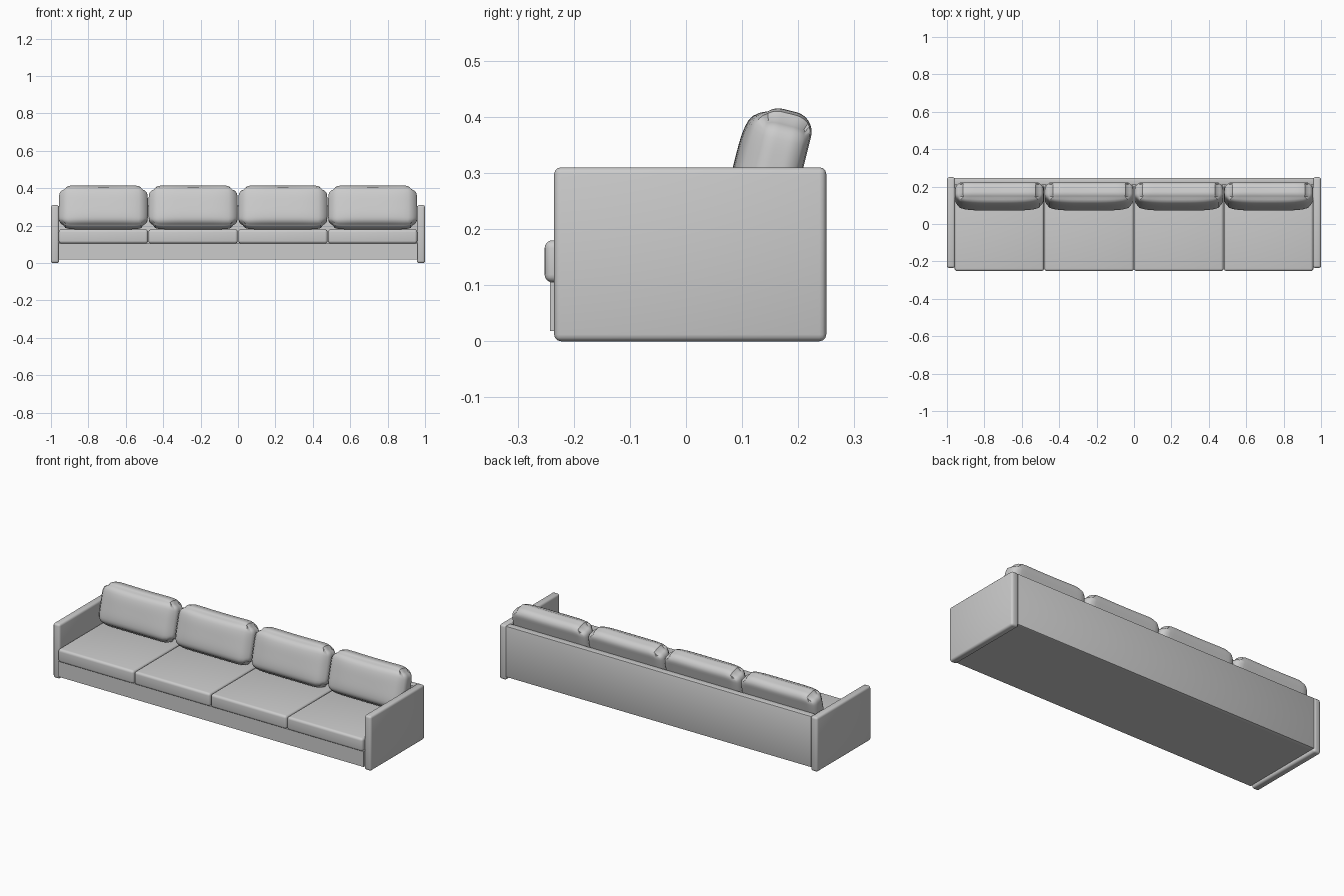
import bpy, bmesh, math
from mathutils import Vector, Matrix

if "Cube" in bpy.data.objects:
    bpy.data.objects.remove(bpy.data.objects["Cube"])


def box(name, lo, hi, bevel=0.0, segs=3):
    bm = bmesh.new()
    bmesh.ops.create_cube(bm, size=1)
    for v in bm.verts:
        v.co = Vector([lo[i] + (v.co[i] + 0.5) * (hi[i] - lo[i]) for i in range(3)])
    if bevel:
        bmesh.ops.bevel(bm, geom=bm.edges[:], offset=bevel, segments=segs,
                        profile=0.5, affect='EDGES')
    return finish(name, bm)


def finish(name, bm):
    bmesh.ops.recalc_face_normals(bm, faces=bm.faces[:])
    me = bpy.data.meshes.new(name)
    bm.to_mesh(me)
    bm.free()
    ob = bpy.data.objects.new(name, me)
    bpy.context.collection.objects.link(ob)
    bpy.ops.object.select_all(action='DESELECT')
    ob.select_set(True)
    bpy.context.view_layer.objects.active = ob
    bpy.ops.object.shade_smooth_by_angle(angle=math.radians(35))
    return ob


def pillow(name, centre, half, r, lean):
    """Rounded box with softened corners and a bulging front, leaning back."""
    bm = bmesh.new()
    bmesh.ops.create_cube(bm, size=2)
    bmesh.ops.subdivide_edges(bm, edges=bm.edges[:], cuts=19, use_grid_fill=True)
    rot = Matrix.Rotation(-lean, 3, 'X')
    for v in bm.verts:
        u, w = v.co.x, v.co.z
        p = Vector([v.co[i] * half[i] for i in range(3)])
        inner = Vector([max(-half[i] + r, min(half[i] - r, p[i])) for i in range(3)])
        d = p - inner
        if d.length > 1e-6:
            p = inner + d.normalized() * r
        # soft outline: corners pulled in, more at the top
        p.x *= 1 - (0.09 if w > 0 else 0.05) * abs(w) ** 5
        p.z *= 1 - 0.13 * abs(u) ** 10
        p.z -= 0.004 * (1 - u * u) * max(w, 0)
        bulge = (1 - u ** 4) * (1 - w ** 4)
        if p.y < 0:
            p.y -= 0.026 * bulge
        v.co = rot @ p + Vector(centre)
    return finish(name, bm)


# Frame: arms, plinth and back panel
for s, side in ((-1, "left"), (1, "right")):
    xs = sorted((s * 0.957, s * 1.0))
    box(side + "_arm", (xs[0], -0.235, 0), (xs[1], 0.25, 0.31), 0.012)
box("base", (-0.96, -0.242, 0.018), (0.96, 0.24, 0.106))
box("back_panel", (-0.96, 0.208, 0.018), (0.96, 0.247, 0.307), 0.003, 2)

# Four seat cushions and four back cushions
for i in range(4):
    x = -0.72 + 0.48 * i
    box(f"seat_cushion_{i + 1}", (x - 0.2385, -0.252, 0.105),
        (x + 0.2385, 0.21, 0.18), 0.014, 4)
    pillow(f"back_cushion_{i + 1}", (x, 0.157, 0.299),
           (0.238, 0.048, 0.118), 0.036, math.radians(14))
